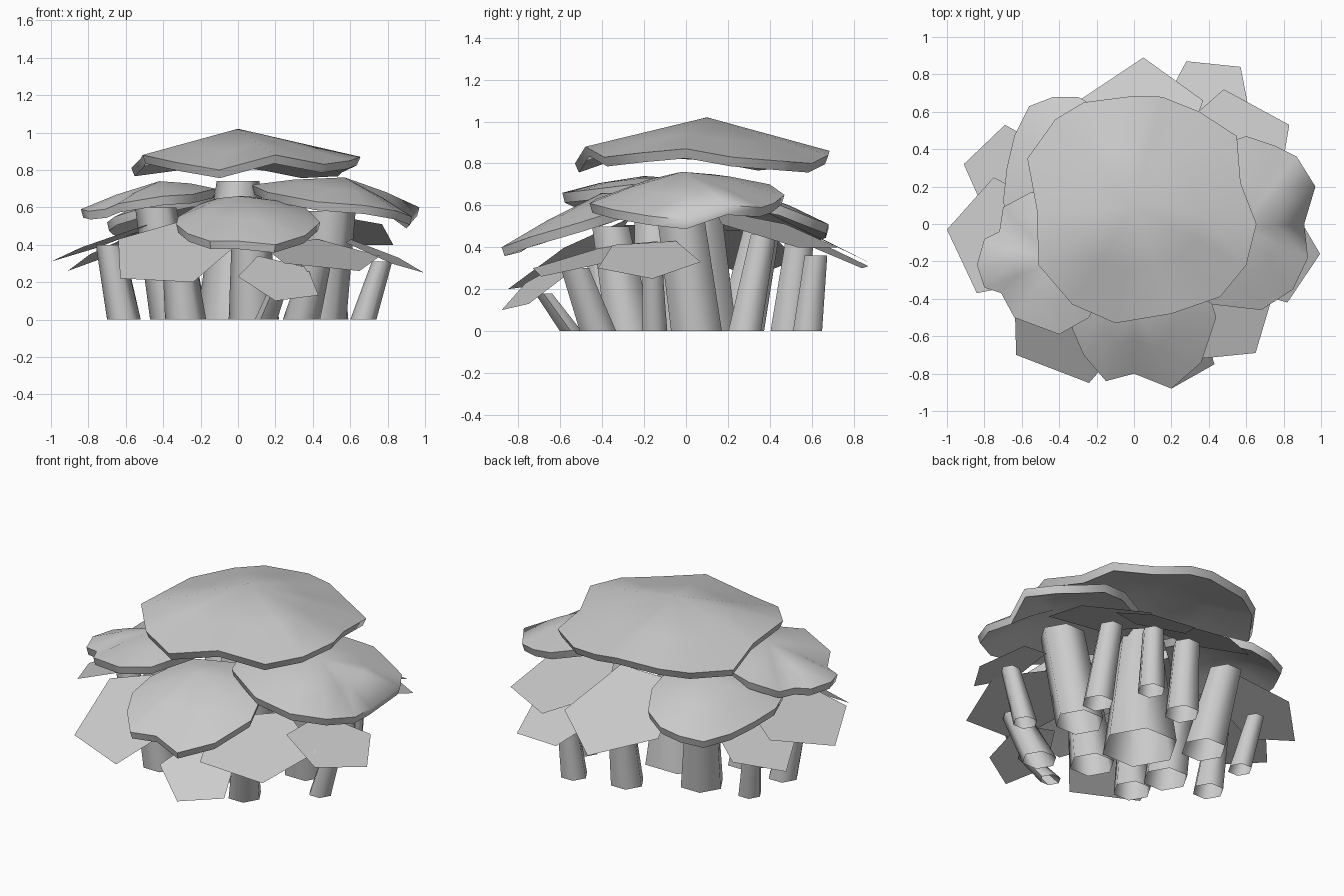
import bpy
import bmesh
import math
from mathutils import Vector

cube = bpy.data.objects.get("Cube")
if cube:
    bpy.data.objects.remove(cube)

grey = bpy.data.materials.new("plain grey")
grey.use_nodes = True
shade = (0.6, 0.6, 0.6, 1)
grey.diffuse_color = shade
grey.node_tree.nodes["Principled BSDF"].inputs["Base Color"].default_value = shade


def finish(name, bm, smooth_angle=None):
    """Turn a bmesh into a named, coloured object."""
    bmesh.ops.recalc_face_normals(bm, faces=bm.faces)
    mesh = bpy.data.meshes.new(name)
    bm.to_mesh(mesh)
    bm.free()
    mesh.materials.append(grey)
    obj = bpy.data.objects.new(name, mesh)
    bpy.context.collection.objects.link(obj)
    if smooth_angle:
        bpy.ops.object.select_all(action="DESELECT")
        bpy.context.view_layer.objects.active = obj
        obj.select_set(True)
        bpy.ops.object.shade_smooth_by_angle(angle=math.radians(smooth_angle))
    return obj


def canopy(name, peak, rim, bulge=0.01, thickness=0.05):
    """Irregular domed cap: peak, middle ring, rim, rolled lip and hollow underside."""
    peak = Vector(peak)
    outer = [Vector(p) for p in rim]
    up = Vector((0, 0, 1))
    middle = [peak.lerp(p, 0.55) + up * bulge for p in outer]
    lip = [peak.lerp(p, 0.97) - up * thickness for p in outer]
    under = [peak.lerp(p, 0.55) - up * (thickness - bulge) for p in outer]
    bm = bmesh.new()
    rings = [[bm.verts.new(p) for p in ring] for ring in (middle, outer, lip, under)]
    count = len(outer)
    top = bm.verts.new(peak)
    bottom = bm.verts.new(peak - up * thickness)
    for i in range(count):
        j = (i + 1) % count
        for a, b in zip(rings, rings[1:]):
            bm.faces.new((a[i], b[i], b[j], a[j]))
        bm.faces.new((top, rings[0][i], rings[0][j]))
        bm.faces.new((bottom, rings[-1][j], rings[-1][i]))
    return finish(name, bm, 65)


def leaf(name, corners):
    """Flat regular pentagon completed from three neighbouring corners."""
    points = [Vector(p) for p in corners]
    ratio = 2 * math.cos(math.tau / 5)
    while len(points) < 5:
        before = points[-2] - points[-3]
        last = points[-1] - points[-2]
        points.append(points[-1] + last * ratio - before)
    bm = bmesh.new()
    bm.faces.new([bm.verts.new(p) for p in points])
    return finish(name, bm)


def stem(name, base, tip, radius, taper=0.78, sides=6):
    """Leaning six-sided stem, wider at its open foot."""
    bm = bmesh.new()
    rings = []
    for centre, r in ((Vector((*base, 0)), radius), (Vector(tip), radius * taper)):
        ring = []
        for k in range(sides):
            a = math.tau * k / sides
            ring.append(bm.verts.new(centre + Vector((math.cos(a), math.sin(a), 0)) * r))
        rings.append(ring)
    bm.faces.new(rings[1])
    for k in range(sides):
        n = (k + 1) % sides
        bm.faces.new((rings[0][k], rings[0][n], rings[1][n], rings[1][k]))
    return finish(name, bm, 65)


# Large cap on top
canopy("top_canopy", (0, 0.1, 1.02), [
    (-.57, .35, .81), (-.42, .56, .83), (-.27, .65, .85), (0, .685, .86),
    (.15, .68, .84), (.35, .6, .8), (.55, .47, .81), (.57, .22, .83),
    (.655, 0, .87), (.6, -.22, .85), (.46, -.39, .83), (.2, -.48, .88),
    (-.1, -.53, .8), (-.33, -.43, .84), (-.51, -.22, .88), (-.52, .08, .86)], 0)

# Four lower caps around it
canopy("front_canopy", (0, -.4, .66), [
    (-.33, -.56, .51), (-.27, -.7, .46), (-.15, -.84, .42), (0, -.8, .42),
    (.2, -.88, .4), (.36, -.74, .45), (.44, -.5, .52), (.36, -.25, .6),
    (.1, -.12, .64), (-.2, -.2, .62), (-.32, -.4, .55)])
canopy("left_canopy", (.57, -.02, .76), [
    (.6, .47, .65), (.75, .42, .61), (.87, .36, .59), (.97, .2, .6),
    (.91, 0, .53), (.93, -.18, .55), (.85, -.35, .58), (.68, -.46, .61),
    (.42, -.43, .63), (.16, -.29, .68), (.07, 0, .72), (.15, .25, .72),
    (.4, .4, .7)])
canopy("right_canopy", (-.42, -.2, .74), [
    (-.55, .17, .66), (-.7, .09, .61), (-.72, -.04, .59), (-.8, -.08, .59),
    (-.84, -.22, .59), (-.8, -.34, .58), (-.71, -.37, .59), (-.64, -.5, .62),
    (-.4, -.59, .66), (-.24, -.5, .67), (-.12, -.25, .7), (-.2, .1, .7)])
canopy("back_canopy", (-.35, .28, .68), [
    (-.7, .12, .52), (-.68, .3, .5), (-.64, .47, .48), (-.56, .63, .47),
    (-.43, .68, .49), (-.3, .68, .51), (-.16, .6, .54), (-.08, .45, .6),
    (-.05, .2, .65), (-.25, .02, .65), (-.5, -.05, .6), (-.66, -.02, .55)])

# Pentagonal leaves beneath the caps
leaves = {
    "right_leaf": [(-.75, .25, .385), (-1, -.03, .31), (-.84, -.37, .385)],
    "back_right_leaf": [(-.69, .53, .34), (-.91, .32, .26), (-.79, .05, .35)],
    "back_leaf": [(.37, .66, .43), (.05, .89, .32), (-.28, .67, .43)],
    "back_left_leaf": [(.62, .58, .41), (.57, .84, .3), (.28, .87, .31)],
    "left_rear_leaf": [(.77, .17, .51), (.83, .53, .4), (.48, .72, .4)],
    "left_leaf": [(.82, -.42, .3), (.995, -.16, .25), (.86, .07, .33)],
    "front_left_leaf": [(.25, -.73, .3), (.65, -.69, .26), (.76, -.32, .34)],
    "front_leaf": [(0, -.765, .23), (.2, -.88, .1), (.43, -.75, .13)],
    "front_right_leaf": [(-.64, -.34, .43), (-.63, -.7, .22), (-.24, -.85, .2)],
}
for name, corners in leaves.items():
    leaf(name, corners)

# Cluster of stems
stems = [
    ("main_stem", (0, .05), (0, .05, .74), .22, .52),
    ("front_stem", (.08, -.27), (.07, -.36, .5), .13),
    ("small_front_stem", (.15, -.55), (.22, -.68, .18), .06),
    ("front_left_stem", (.34, -.42), (.42, -.53, .3), .1),
    ("front_right_stem", (-.28, -.35), (-.32, -.4, .36), .11),
    ("inner_right_stem", (-.34, -.13), (-.44, -.15, .6), .13, .85),
    ("right_stem", (-.61, -.08), (-.69, -.1, .4), .09),
    ("outer_right_stem", (-.59, .22), (-.65, .28, .33), .07),
    ("back_right_stem", (-.29, .26), (-.36, .36, .48), .13),
    ("back_stem", (.06, .49), (.07, .54, .42), .1),
    ("back_left_stem", (.36, .58), (.38, .62, .36), .08),
    ("inner_left_stem", (.5, .28), (.48, .37, .46), .09),
    ("middle_left_stem", (.44, .05), (.5, -.03, .58), .14, .92),
    ("left_stem", (.67, -.15), (.77, -.16, .31), .07),
]
for part in stems:
    stem(*part)
